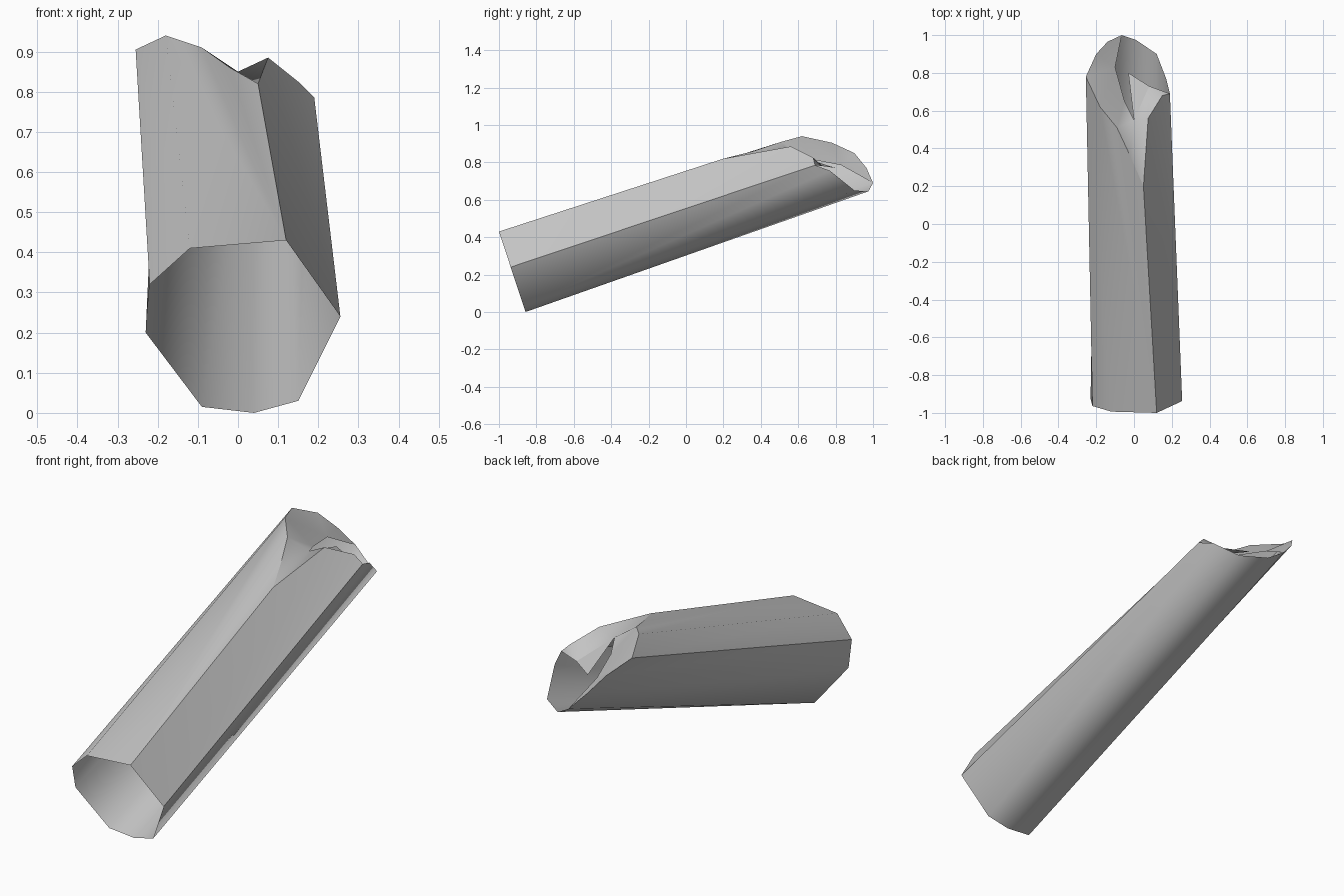
import bpy, bmesh, math

cube = bpy.data.objects.get("Cube")
if cube:
    bpy.data.objects.remove(cube, do_unlink=True)

# One plain grey for the whole shell
grey = bpy.data.materials.new("plain_grey")
grey.use_nodes = True
colour = (0.55, 0.55, 0.55, 1)
grey.diffuse_color = colour
bsdf = grey.node_tree.nodes["Principled BSDF"]
bsdf.inputs["Base Color"].default_value = colour
bsdf.inputs["Roughness"].default_value = 0.8

# Mouth outline (x, z), lying on a tilted plane
mouth = [(-.22, .32), (-.12, .41), (.12, .43), (.255, .24),
         (.15, .03), (.04, 0), (-.09, .015), (-.23, .2)]

# Torn rim: one group of points per mouth corner, running on to the next corner
torn = [
    [(-.255, .78, .905)],
    [(-.18, .62, .94), (-.09, .51, .91), (-.02, .36, .86)],
    [(.05, .2, .82), (.075, .56, .885), (.15, .68, .825)],
    [(.19, .69, .785), (.17, .77, .755)],
    [(.12, .9, .65)],
    [(.01, .975, .645)],
    [(-.065, 1, .69), (-.14, .965, .77)],
    [(-.2, .9, .85)],
]

bm = bmesh.new()
front = [bm.verts.new((x, -1 + (.43 - z) * .33, z)) for x, z in mouth]
rim = [[bm.verts.new(p) for p in group] for group in torn]

# Wall panels, each fanned from a mouth corner
for i in range(len(front)):
    j = (i + 1) % len(front)
    edge = rim[i] + [rim[j][0]]
    bm.faces.new((front[j], front[i], edge[0]))
    for a, b in zip(edge, edge[1:]):
        bm.faces.new((front[j], a, b))


def strip(outer, inner):
    """Join a rim run to an inner run; repeated points make triangles."""
    for k in range(len(outer) - 1):
        corners = []
        for v in (outer[k], outer[k + 1], inner[k + 1], inner[k]):
            if v not in corners:
                corners.append(v)
        if len(corners) > 2:
            bm.faces.new(corners)


# Left torn lip folded into the opening
tip = bm.verts.new((-.1, .83, .785))
fold = bm.verts.new((-.05, .65, .82))
pinch = bm.verts.new((0, .55, .85))
notch = rim[2][0]
strip([rim[6][0], rim[6][1], rim[7][0], rim[0][0], *rim[1], notch],
      [rim[6][0], tip, tip, tip, tip, fold, pinch, notch])

# Right torn lip curled inward
curl = bm.verts.new((-.03, .8, .77))
crease = bm.verts.new((.08, .73, .78))
strip([notch, rim[2][1], rim[2][2], rim[3][0]],
      [notch, pinch, crease, rim[3][0]])
bm.faces.new((pinch, curl, crease))

mesh = bpy.data.meshes.new("broken_tube")
bm.to_mesh(mesh)
bm.free()
mesh.materials.append(grey)
tube = bpy.data.objects.new("broken_tube", mesh)
bpy.context.collection.objects.link(tube)
bpy.context.view_layer.objects.active = tube
tube.select_set(True)
bpy.ops.object.shade_smooth_by_angle(angle=math.radians(65))
